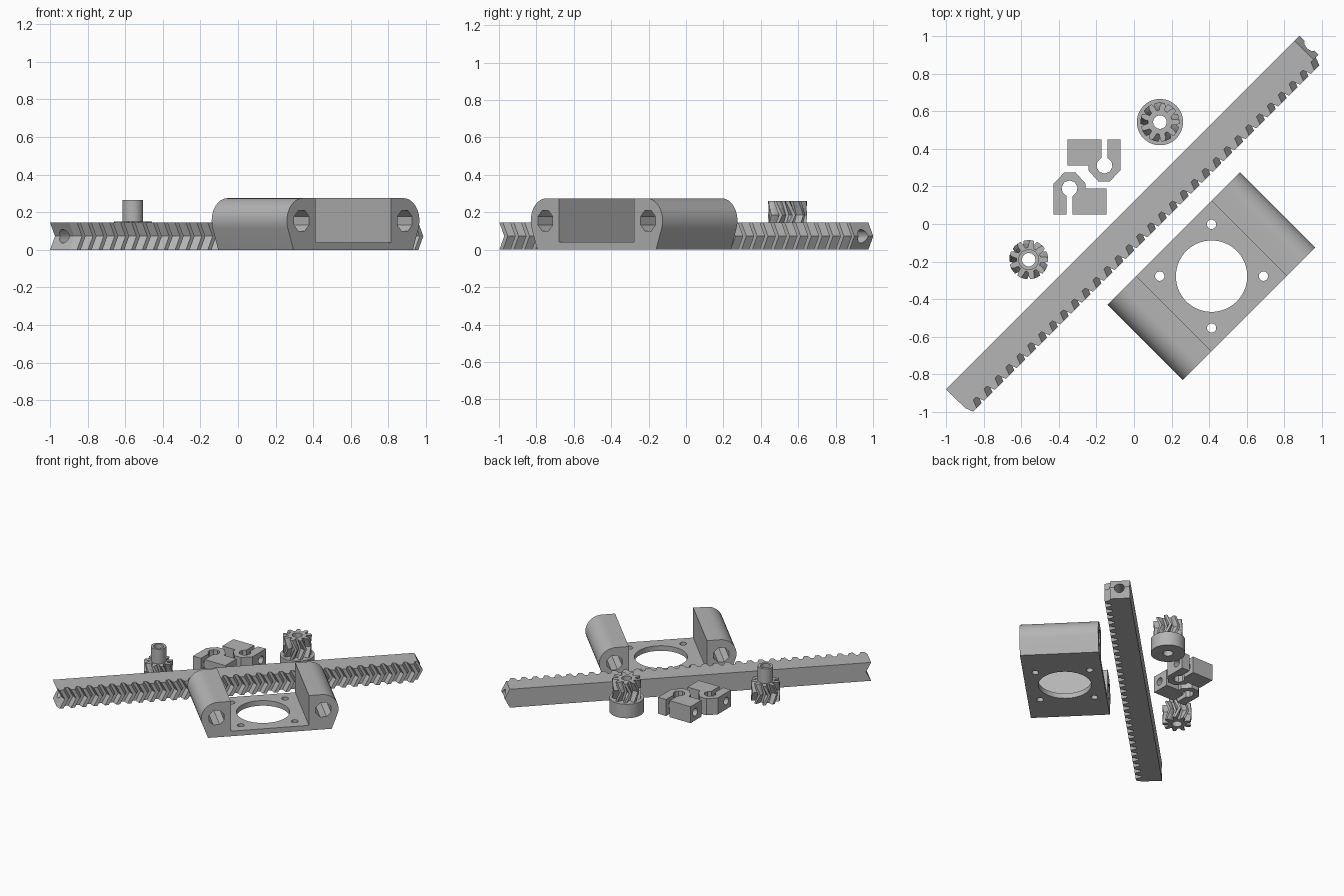
import bpy, bmesh, math
from math import sin, cos, pi, radians
from mathutils import Matrix, Vector

cube = bpy.data.objects.get("Cube")
if cube:
    bpy.data.objects.remove(cube)

GREY = (0.46, 0.46, 0.46, 1)
mat = bpy.data.materials.new("grey plastic")
mat.use_nodes = True
mat.diffuse_color = GREY
mat.node_tree.nodes["Principled BSDF"].inputs["Base Color"].default_value = GREY

DIAGONAL = Matrix.Rotation(radians(45), 4, 'Z')
ALONG_X = Matrix.Rotation(radians(90), 4, 'Y')
ALONG_Y = Matrix.Rotation(radians(90), 4, 'X')


def make_object(name, bm):
    bmesh.ops.recalc_face_normals(bm, faces=bm.faces)
    mesh = bpy.data.meshes.new(name)
    bm.to_mesh(mesh)
    bm.free()
    mesh.materials.append(mat)
    obj = bpy.data.objects.new(name, mesh)
    bpy.context.collection.objects.link(obj)
    return obj


def loft(name, layers, matrix=Matrix()):
    """Solid through a stack of (height, outline) layers."""
    bm = bmesh.new()
    rings = [[bm.verts.new((x, y, z)) for x, y in pts] for z, pts in layers]
    n = len(rings[0])
    for low, high in zip(rings, rings[1:]):
        for i in range(n):
            j = (i + 1) % n
            bm.faces.new((low[i], low[j], high[j], high[i]))
    bm.faces.new(rings[0][::-1])
    bm.faces.new(rings[-1])
    bm.transform(matrix)
    return make_object(name, bm)


def circle(r, n, cx=0, cy=0, phase=0):
    return [(cx + r * cos(2 * pi * i / n + phase), cy + r * sin(2 * pi * i / n + phase))
            for i in range(n)]


def rod(r, length, place, axis=Matrix(), n=24):
    """Cutter: cylinder centred on a point along an axis."""
    pts = circle(r, n, phase=pi / n)
    return loft("cutter", [(-length / 2, pts), (length / 2, pts)],
                Matrix.Translation(Vector(place)) @ axis)


def cut(obj, cutters):
    for c in cutters:
        mod = obj.modifiers.new("hole", 'BOOLEAN')
        mod.operation = 'DIFFERENCE'
        mod.solver = 'EXACT'
        mod.object = c
        activate(obj)
        bpy.ops.object.modifier_apply(modifier=mod.name)
        bpy.data.objects.remove(c)


def activate(obj):
    bpy.ops.object.select_all(action='DESELECT')
    obj.select_set(True)
    bpy.context.view_layer.objects.active = obj


def smooth(obj):
    activate(obj)
    bpy.ops.object.shade_smooth_by_angle(angle=radians(30))


# Herringbone rack, laid on the diagonal
RACK_H, SHIFT, START, END = 0.145, 0.037, -1.329, 1.294
TEETH, TIP, ROOT, BACK = 32, -0.10, -0.058, 0.085
pitch = (END - START) / TEETH
outline = [(END, BACK), (START, BACK)]
for i in range(TEETH):
    u = START + i * pitch
    outline += [(u + f * pitch, v) for f, v in
                ((0.02, ROOT), (0.22, TIP), (0.55, TIP), (0.75, ROOT))]
outline.append((END, ROOT))
bent = [(u + SHIFT, v) for u, v in outline]
rack = loft("rack", [(0, outline), (RACK_H / 2, bent), (RACK_H, outline)])
cut(rack, [rod(0.036, 0.3, (end, 0.01, RACK_H / 2), ALONG_X) for end in (START, END)])
rack.matrix_world = DIAGONAL

# Motor bracket: plate with two rounded rod holders
HALF, TOP, ROD_U, ROD_Z, ROD_R = 0.2835, 0.275, 0.3785, 0.155, 0.12
side = [(HALF, 0.04), (HALF, TOP)]
for i in range(13):
    a = radians(90 - 110 * i / 12)
    side.append((ROD_U + ROD_R * cos(a), ROD_Z + ROD_R * sin(a)))
side.append((0.449, 0))
section = side + [(-u, z) for u, z in reversed(side)]
DEPTH = 0.566
bracket = loft("motor_bracket", [(-DEPTH / 2, section), (DEPTH / 2, section)], ALONG_Y)
holes = [rod(0.19, 0.3, (0, 0, 0), n=48)]
for sx in (-1, 1):
    holes.append(rod(0.06, 1, (sx * 0.388, 0, ROD_Z), ALONG_Y, 8))
    for sy in (-1, 1):
        holes.append(rod(0.025, 0.3, (sx * 0.195, sy * 0.195, 0), n=16))
cut(bracket, holes)
smooth(bracket)
bracket.matrix_world = DIAGONAL @ Matrix.Translation((0.0955, -0.488, 0))

# Two belt clamps, one turned half way round
CLAMP_H = 0.13
MID = Vector((-0.25, 0.25))
EYE = (-0.343, 0.189)
shape = [(-0.428, 0.05), (-0.359, 0.05)]
for i in range(9):
    a = radians(-112 - 316 * i / 8)
    shape.append((EYE[0] + 0.043 * cos(a), EYE[1] + 0.043 * sin(a)))
shape += [(-0.327, 0.05), (-0.146, 0.05), (-0.146, 0.189), (-0.258, 0.189),
          (-0.258, 0.215), (-0.311, 0.274), (-0.37, 0.274), (-0.428, 0.215)]
shape = [(x - MID.x, y - MID.y) for x, y in shape]
for name, turn in (("front_clamp", 0), ("back_clamp", pi)):
    clamp = loft(name, [(0, shape), (CLAMP_H, shape)])
    cut(clamp, [rod(0.03, 0.6, (0, 0.11 - MID.y, CLAMP_H / 2), ALONG_X, 12)])
    clamp.matrix_world = Matrix.Translation((MID.x, MID.y, 0)) @ Matrix.Rotation(turn, 4, 'Z')


# Herringbone pinions
def gear_outline(twist, n=9):
    pts = []
    for i in range(n):
        for f, r in ((-0.33, 0.065), (-0.25, 0.086), (-0.13, 0.104),
                     (0.13, 0.104), (0.25, 0.086), (0.33, 0.065)):
            a = 2 * pi * (i + f) / n + twist
            pts.append((r * cos(a), r * sin(a)))
    return pts


def pinion(name, place, gear_z, gear_h, collar_z, collar_h, collar_r):
    layers = [(gear_z + gear_h * k / 4, gear_outline(0.35 * (1 - abs(k - 2) / 2)))
              for k in range(5)]
    ring = circle(collar_r, 48)
    for part, stack in (("gear", layers),
                        ("collar", [(collar_z, ring), (collar_z + collar_h, ring)])):
        obj = loft(name + "_" + part, stack)
        cut(obj, [rod(0.036, 1, (0, 0, 0))])
        if part == "collar":
            smooth(obj)
        obj.matrix_world = Matrix.Translation((place[0], place[1], 0))


pinion("hub_pinion", (0.138, 0.542), 0.11, 0.15, 0, 0.11, 0.123)
pinion("shaft_pinion", (-0.56, -0.19), 0, 0.15, 0.15, 0.115, 0.055)
